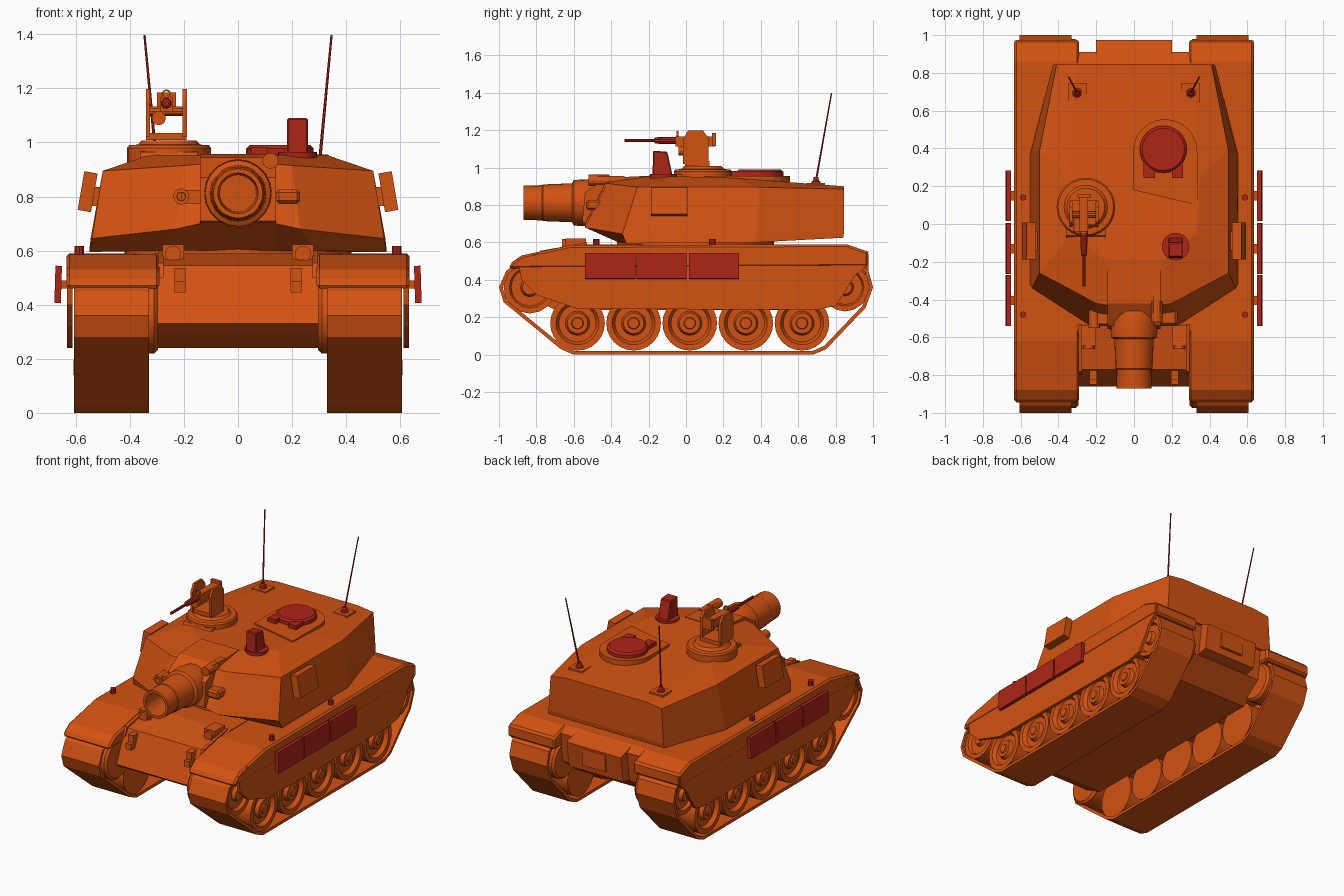
import bpy, bmesh, math
from mathutils import Matrix, Vector

def material(name, rgb):
    m = bpy.data.materials.new(name)
    m.diffuse_color = (*rgb, 1)
    return m

ORANGE = material("orange", (0.65, 0.085, 0.006))
RED = material("red", (0.42, 0.018, 0.008))

# ---- helpers: everything is built in world coordinates, so mirroring is about x = 0
def finish(name, bm, mat=ORANGE, mirror=False, bevel=0, smooth=False, recalc=True):
    if recalc:
        bmesh.ops.remove_doubles(bm, verts=bm.verts, dist=1e-5)
        bmesh.ops.recalc_face_normals(bm, faces=bm.faces)
    me = bpy.data.meshes.new(name)
    bm.to_mesh(me)
    bm.free()
    me.materials.append(mat)
    ob = bpy.data.objects.new(name, me)
    bpy.context.collection.objects.link(ob)
    if smooth:
        bpy.context.view_layer.objects.active = ob
        ob.select_set(True)
        bpy.ops.object.shade_smooth_by_angle(angle=math.radians(25))
        ob.select_set(False)
    if bevel:
        b = ob.modifiers.new("bevel", 'BEVEL')
        b.width, b.segments = bevel, 1
    if mirror:
        ob.modifiers.new("mirror", 'MIRROR')
    return ob

def loft(name, rings, caps=True, **kw):
    bm = bmesh.new()
    vs = [[bm.verts.new(p) for p in r] for r in rings]
    n = len(rings[0])
    for a, b in zip(vs, vs[1:]):
        for i in range(n):
            j = (i + 1) % n
            bm.faces.new((a[i], a[j], b[j], b[i]))
    if caps:
        bm.faces.new(vs[0])
        bm.faces.new(vs[-1])
    return finish(name, bm, recalc=caps, **kw)

def prism_x(name, yz, x0, x1, **kw):
    return loft(name, [[(x, y, z) for y, z in yz] for x in (x0, x1)], **kw)

def box(name, c, s, tilt=0, **kw):
    bm = bmesh.new()
    M = Matrix.Translation(c) @ Matrix.Rotation(tilt, 4, 'Y') @ Matrix.Diagonal((*s, 1))
    bmesh.ops.create_cube(bm, size=1, matrix=M)
    return finish(name, bm, **kw)

def lathe(name, prof, centre, axis, seg=24, **kw):
    """Revolve (radius, offset) pairs around a line through centre."""
    bm = bmesh.new()
    ax = "xyz".index(axis)
    rows = []
    for r, t in prof:
        row = []
        for i in range(seg):
            a = 2 * math.pi * i / seg
            p = Vector(centre)
            p[ax] += t
            p[(ax + 1) % 3] += r * math.cos(a)
            p[(ax + 2) % 3] += r * math.sin(a)
            row.append(bm.verts.new(p))
        rows.append(row)
    for a, b in zip(rows, rows[1:]):
        for i in range(seg):
            j = (i + 1) % seg
            bm.faces.new((a[i], a[j], b[j], b[i]))
    return finish(name, bm, smooth=True, **kw)

def cyl(name, centre, axis, r, t0, t1, seg=16, **kw):
    return lathe(name, [(0, t0), (r, t0), (r, t1), (0, t1)], centre, axis, seg, **kw)

# ---- hull
prism_x("hull", [(-0.53, 0.59), (-0.77, 0.545), (-0.86, 0.33), (-0.82, 0.30), (-0.70, 0.24),
                 (0.72, 0.24), (0.88, 0.36), (0.91, 0.56), (0.85, 0.59)], -0.31, 0.31)
prism_x("rear_block", [(0.85, 0.588), (0.975, 0.55), (0.95, 0.38), (0.85, 0.36)], -0.20, 0.20)
box("rear_panel", (0, 0.965, 0.48), (0.17, 0.02, 0.11))
prism_x("fender", [(-0.95, 0.46), (-0.93, 0.495), (-0.88, 0.53), (-0.62, 0.585), (0.86, 0.59),
                   (0.975, 0.55), (0.975, 0.47)], 0.29, 0.635, mirror=True, bevel=0.012)
prism_x("side_skirt", [(-0.90, 0.51), (-0.88, 0.40), (-0.80, 0.32), (-0.70, 0.285), (-0.58, 0.245),
                       (0.70, 0.24), (0.80, 0.26), (0.86, 0.35), (0.90, 0.42), (0.972, 0.48),
                       (0.972, 0.54), (-0.80, 0.54)], 0.612, 0.632, mirror=True)
prism_x("glacis_rail", [(-0.53, 0.60), (-0.78, 0.555), (-0.80, 0.50), (-0.53, 0.50)], 0.275, 0.295, mirror=True)
box("headlight_box", (0.24, -0.59, 0.587), (0.08, 0.11, 0.07), mirror=True)
cyl("headlight", (0.24, -0.65, 0.588), 'y', 0.03, -0.012, 0.02, mirror=True)
box("tow_hook_plate", (0.215, -0.80, 0.49), (0.04, 0.05, 0.09), mirror=True)
box("tow_hook", (0.215, -0.835, 0.465), (0.04, 0.03, 0.04), mirror=True)
for i, y in enumerate((-0.405, -0.13, 0.15)):
    box(f"side_panel_{i+1}", (0.665, y, 0.475), (0.024, 0.268, 0.138), tilt=-0.03,
        mat=RED, mirror=True)
    box(f"panel_bracket_{i+1}", (0.642, y, 0.475), (0.03, 0.05, 0.03), mirror=True)
for i, y in enumerate((-0.48, 0.14)):
    cyl(f"marker_knob_{i+1}", (0.587, y, 0.58), 'z', 0.017, 0, 0.038, 8, mat=RED, mirror=True)

# ---- running gear
track = [(-0.60, 0), (0.68, 0), (0.75, 0.03), (0.96, 0.25), (1.0, 0.36), (0.975, 0.45),
         (0.91, 0.50), (-0.88, 0.50), (-0.96, 0.45), (-1.0, 0.36), (-0.975, 0.28), (-0.67, 0.03)]
belt = prism_x("track", track, 0.33, 0.607, caps=False)
s = belt.modifiers.new("thickness", 'SOLIDIFY')
s.thickness, s.offset = 0.02, -1
belt.modifiers.new("mirror", 'MIRROR')
wheel = [(0, 0.34), (0.146, 0.34), (0.146, 0.60), (0.115, 0.60), (0.10, 0.575), (0.065, 0.575),
         (0.055, 0.60), (0.032, 0.60), (0.028, 0.608), (0, 0.608)]
for i in range(5):
    lathe(f"road_wheel_{i+1}", wheel, (0, -0.58 + 0.30 * i, 0.168), 'x', mirror=True)
end = [(0, 0.295), (0.125, 0.295), (0.14, 0.31), (0.14, 0.59), (0.11, 0.59), (0.10, 0.57),
       (0.05, 0.57), (0.04, 0.595), (0, 0.595)]
lathe("drive_sprocket", end, (0, -0.835, 0.36), 'x', 16, mirror=True)
lathe("idler_wheel", [(r * 0.92, x) for r, x in end], (0, 0.85, 0.36), 'x', 16, mirror=True)

# ---- turret: four half rings, front to back, mirrored into full loops
half_rings = [
    [(0.14, -0.36, .60), (0.28, -0.36, .60), (0.55, -0.32, .595), (0.55, 0.37, .60), (0.43, 0.84, .625)],
    [(0.14, -0.54, .70), (0.23, -0.54, .68), (0.54, -0.34, .645), (0.545, 0.38, .645), (0.425, 0.845, .655)],
    [(0.14, -0.43, .92), (0.20, -0.42, .915), (0.50, -0.26, .895), (0.50, 0.39, .895), (0.41, 0.845, .885)],
    [(0.14, -0.20, .953), (0.17, -0.18, .953), (0.33, -0.05, .953), (0.35, 0.25, .945), (0.30, 0.845, .90)]]
loft("turret", [h + [(-x, y, z) for x, y, z in reversed(h)] for h in half_rings])
cyl("turret_ring", (0, 0.05, 0.57), 'z', 0.42, 0, 0.05, 32)
prism_x("mantlet", [(-0.19, 0.957), (-0.42, 0.945), (-0.54, 0.87), (-0.555, 0.71), (-0.40, 0.635),
                    (-0.20, 0.62)], -0.14, 0.14)
lathe("main_gun", [(0, -0.62), (0.068, -0.62), (0.075, -0.87), (0.092, -0.87), (0.094, -0.77),
                   (0.098, -0.765), (0.104, -0.61), (0.122, -0.60), (0.126, -0.52), (0.115, -0.46),
                   (0, -0.46)], (0, 0, 0.812), 'y', 20)
cyl("gun_sight", (0.12, 0, 0.932), 'y', 0.03, -0.52, -0.41, 12)
box("gun_sight_mount", (0.12, -0.40, 0.93), (0.04, 0.14, 0.05))
lathe("coaxial_port", [(0, -0.52), (0.015, -0.52), (0.016, -0.55), (0.03, -0.55), (0.03, -0.42),
                       (0, -0.42)], (-0.21, 0, 0.80), 'y', 12)
box("coaxial_mount", (-0.17, -0.48, 0.80), (0.08, 0.10, 0.05))
box("right_port", (0.185, -0.49, 0.80), (0.09, 0.09, 0.055), bevel=0.012)
box("turret_side_box", (0.556, -0.09, 0.818), (0.05, 0.195, 0.145), tilt=-0.17, mirror=True)
box("side_box_mount", (0.53, -0.09, 0.80), (0.05, 0.10, 0.07), mirror=True)

# ---- commander cupola and roof gun
lathe("cupola", [(0, 0.92), (0.155, 0.92), (0.155, 0.98), (0.147, 0.99), (0.115, 0.992),
                 (0.10, 1.008), (0, 1.008)], (-0.255, 0.09, 0), 'z', 24)
prism_x("cupola_step", [(-0.08, 0.93), (-0.06, 0.965), (0.10, 0.97), (0.10, 0.93)], -0.36, -0.15)
box("gun_cradle_base", (-0.265, 0.06, 1.022), (0.15, 0.13, 0.025))
for side, x in (("left", -0.333), ("right", -0.197)):
    prism_x(f"gun_cradle_{side}", [(-0.015, 1.02), (0.12, 1.02), (0.12, 1.16), (0.09, 1.198),
                                   (0.01, 1.198), (-0.015, 1.15)], x - 0.008, x + 0.008)
cyl("gun_pivot", (0, 0.05, 1.115), 'x', 0.018, -0.335, -0.195, 10)
box("roof_gun_receiver", (-0.265, 0.05, 1.14), (0.045, 0.21, 0.055))
box("roof_gun_grip", (-0.265, 0.15, 1.15), (0.07, 0.02, 0.07))
cyl("ammo_drum", (-0.293, 0, 1.09), 'y', 0.026, -0.04, 0.06, 12)
lathe("roof_gun_barrel", [(0, -0.33), (0.009, -0.33), (0.009, -0.17), (0.017, -0.165),
                          (0.02, -0.05), (0, -0.05)], (-0.265, 0, 1.145), 'y', 10, mat=RED)
lathe("roof_gun_ring_sight", [(0.012, -0.05), (0.018, -0.05), (0.018, -0.04), (0.012, -0.04),
                              (0.012, -0.05)], (-0.265, 0, 1.178), 'y', 12)

# ---- loader hatch on its rounded pad
arc = [(0.165 + 0.17 * math.cos(a), 0.385 + 0.17 * math.sin(a))
       for a in (math.pi * i / 12 for i in range(13))] + [(-0.005, 0.18), (0.335, 0.10)]
loft("hatch_pad", [[(x, y, z) for x, y in arc] for z in (0.92, 0.956)])
lathe("hatch", [(0, 0.95), (0.125, 0.95), (0.125, 0.978), (0.112, 0.99), (0, 0.99)],
      (0.155, 0.395, 0), 'z', 24, mat=RED)
for i, x in enumerate((0.08, 0.23)):
    box(f"hatch_hinge_{i+1}", (x, 0.285, 0.967), (0.06, 0.085, 0.03), mat=RED)

# ---- periscope
cyl("periscope_base", (0.22, -0.12, 0.93), 'z', 0.073, 0, 0.035, 20, mat=RED)
prism_x("periscope", [(-0.18, 0.95), (-0.07, 0.95), (-0.10, 1.085), (-0.175, 1.09)],
        0.182, 0.258, mat=RED, bevel=0.005)

# ---- antennas
box("antenna_plate", (0.30, 0.695, 0.912), (0.10, 0.095, 0.012), mirror=True)
lathe("antenna_base", [(0, 0.90), (0.028, 0.90), (0.024, 0.925), (0.016, 0.93), (0.012, 0.95), (0, 0.95)],
      (0.302, 0.695, 0), 'z', 12, mat=RED, mirror=True)
foot, tip = Vector((0.302, 0.695, 0.93)), Vector((0.346, 0.778, 1.398))
corners = [(math.cos(a), math.sin(a), 0) for a in (math.pi * i / 3 for i in range(6))]
loft("antenna_whip", [[p + Vector(c) * r for c in corners] for p, r in ((foot, 0.006), (tip, 0.004))],
     mat=RED, mirror=True)
